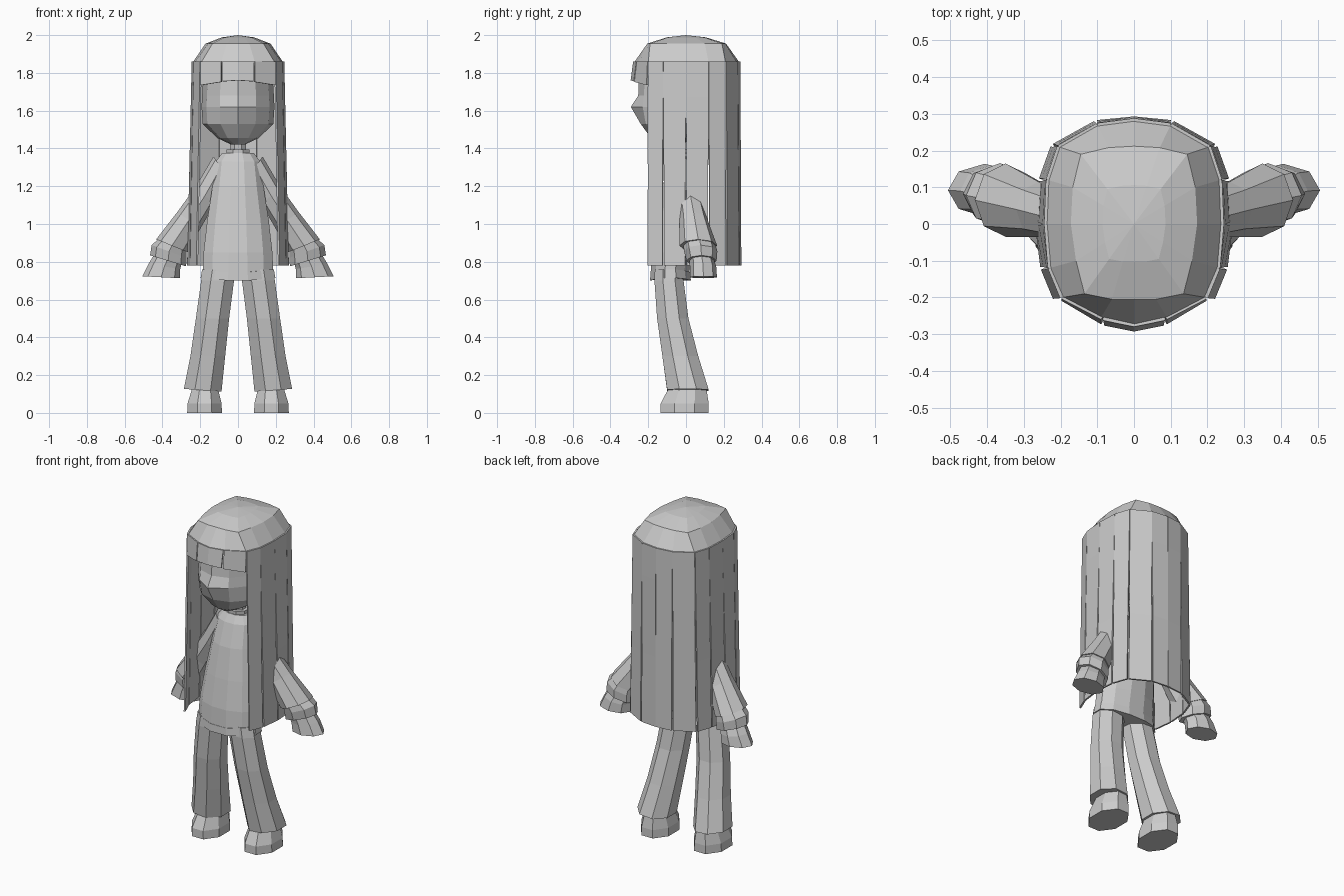
import bpy, bmesh
from math import cos, sin, pi, radians


def make(name, verts, faces, mirror=False, thick=0.0):
    me = bpy.data.meshes.new(name)
    bm = bmesh.new()
    vs = [bm.verts.new(v) for v in verts]
    for f in faces:
        bm.faces.new([vs[i] for i in f])
    bmesh.ops.recalc_face_normals(bm, faces=bm.faces[:])
    bm.to_mesh(me)
    bm.free()
    ob = bpy.data.objects.new(name, me)
    bpy.context.collection.objects.link(ob)
    if thick:
        m = ob.modifiers.new("thickness", 'SOLIDIFY')
        m.thickness = thick
        m.offset = 0
    if mirror:
        m = ob.modifiers.new("mirror", 'MIRROR')
        m.use_clip = False
        m.use_mirror_merge = False
    return ob


def bridge(count, n):
    return [(r * n + i, r * n + (i + 1) % n, (r + 1) * n + (i + 1) % n, (r + 1) * n + i)
            for r in range(count - 1) for i in range(n)]


def loft(name, rings, n=8, flat=False, mirror=False):
    """rings: (x, y, z, rx, ry, tilt degrees about y); flat puts sides on the axes"""
    verts = []
    ph = pi / n if flat else 0
    k = 1 / cos(pi / n) if flat else 1
    for x, y, z, rx, ry, tilt in rings:
        t = radians(tilt)
        for i in range(n):
            a = 2 * pi * i / n + ph - pi / 2
            u, v = k * rx * cos(a), k * ry * sin(a)
            verts.append((x + u * cos(t), y + v, z + u * sin(t)))
    last = (len(rings) - 1) * n
    faces = bridge(len(rings), n) + [tuple(range(n)), tuple(range(last, last + n))]
    return make(name, verts, faces, mirror)


def full(half):
    return half + [(-x, y) for x, y in half[-2:0:-1]]


# Hair cap: outline rings given for the right half, front to back
rim = full([(0, -.275), (.09, -.255), (.195, -.2), (.23, -.12), (.24, 0),
            (.235, .12), (.205, .21), (.1, .27), (0, .283)])
crown = full([(0, -.205), (.06, -.205), (.135, -.19), (.158, -.1), (.172, 0),
              (.167, .1), (.145, .19), (.07, .208), (0, .212)])
n = len(rim)
verts = [(x, y, 1.855) for x, y in rim] + [(x, y, 1.955) for x, y in crown]
verts += [(x * .5, y * .5, 1.988) for x, y in crown] + [(0, 0, 2.0)]
faces = bridge(3, n) + [(2 * n + i, 2 * n + (i + 1) % n, 3 * n) for i in range(n)]
make("hair_cap", verts, faces)

# Long hair panels, slit from below the ears to the hem
top = [(.197, -.2), (.23, -.12), (.24, 0), (.235, .12), (.205, .21), (.1, .27), (0, .283)]
hem = [(.215, -.205), (.25, -.12), (.265, 0), (.255, .12), (.222, .212), (.103, .278), (0, .288)]
for i in range(6):
    a, b, c, d = top[i], top[i + 1], hem[i], hem[i + 1]
    rows = []
    for s, z, gap in ((0, 1.86, 0), (.17, 1.67, 0), (.6, 1.2, .03), (1, .78, .03)):
        p = [a[k] + (c[k] - a[k]) * s for k in (0, 1)]
        q = [b[k] + (d[k] - b[k]) * s for k in (0, 1)]
        for g in (gap, 1 - gap):
            if i == 5 and g > .5:
                g = 1
            rows.append((p[0] + (q[0] - p[0]) * g, p[1] + (q[1] - p[1]) * g, z))
    make("hair_panel_%d" % i, rows, [(2 * r, 2 * r + 1, 2 * r + 3, 2 * r + 2) for r in range(3)],
         True, .01)

# Fringe: centre lock and a mirrored side lock
make("fringe_centre",
     [(-.083, -.258, 1.86), (0, -.275, 1.86), (.083, -.258, 1.86),
      (-.08, -.272, 1.755), (0, -.288, 1.76), (.08, -.272, 1.755)],
     [(0, 1, 4, 3), (1, 2, 5, 4)], False, .01)
make("fringe_side",
     [(.087, -.256, 1.86), (.195, -.2, 1.86), (.087, -.269, 1.752), (.195, -.205, 1.735)],
     [(0, 1, 3, 2)], True, .01)

# Head with a pointed nose
head = loft("head", [(0, -.08, 1.42, .035, .05, 0), (0, -.05, 1.455, .11, .135, 0),
                     (0, -.04, 1.53, .187, .2, 0), (0, -.03, 1.62, .193, .23, 0),
                     (0, -.025, 1.68, .19, .228, 0), (0, -.02, 1.76, .185, .23, 0),
                     (0, -.01, 1.87, .18, .22, 0)], 12)
head.data.vertices[3 * 12].co.y = -.292

# Neck
loft("neck", [(0, 0, 1.34, .06, .055, 0), (0, 0, 1.395, .062, .058, 0)], 8, True)
loft("throat", [(0, 0, 1.38, .042, .04, 0), (0, -.01, 1.5, .042, .04, 0)], 8, True)

# Tunic and hem band
loft("tunic", [(0, -.085, .74, .187, .102, 0), (0, -.075, .85, .182, .108, 0),
               (0, -.05, 1.02, .163, .108, 0), (0, -.025, 1.2, .135, .1, 0),
               (0, -.005, 1.33, .118, .08, 0), (0, 0, 1.375, .085, .06, 0)], 12, True)
hemband = loft("tunic_hem", [(0, -.082, .705, .198, .108, 0), (0, -.083, .75, .19, .105, 0)], 12, True)
for v in hemband.data.vertices:
    v.co.z += .1 * (abs(v.co.x) - .1)

# Arms: sleeve, cuff, hand
loft("sleeve", [(.09, 0, 1.3, .07, .06, 55), (.175, .015, 1.15, .068, .065, 42),
                (.26, .04, 1.02, .075, .075, 35), (.35, .065, .885, .09, .1, 22)], 8, False, True)
loft("cuff", [(.345, .07, .895, .078, .085, 22), (.365, .078, .855, .098, .088, 20),
              (.37, .082, .805, .1, .08, 17)], 8, False, True)
loft("hand", [(.365, .08, .83, .075, .062, 15), (.39, .09, .775, .085, .07, 9),
              (.407, .092, .718, .1, .072, 3)], 8, False, True)

# Flared trouser legs
loft("trouser_leg", [(.1, -.09, .76, .085, .075, 0), (.108, -.09, .7, .087, .077, 0),
                     (.135, -.07, .5, .088, .083, 0), (.16, -.03, .3, .092, .095, 0),
                     (.187, .01, .12, .1, .11, 4)], 8, True, True)

# Shoes
loft("shoe", [(.177, -.007, 0, .092, .127, 0), (.177, -.007, .05, .09, .127, 0),
              (.175, .005, .115, .072, .105, 0), (.175, .015, .16, .06, .08, 0)], 8, True, True)
